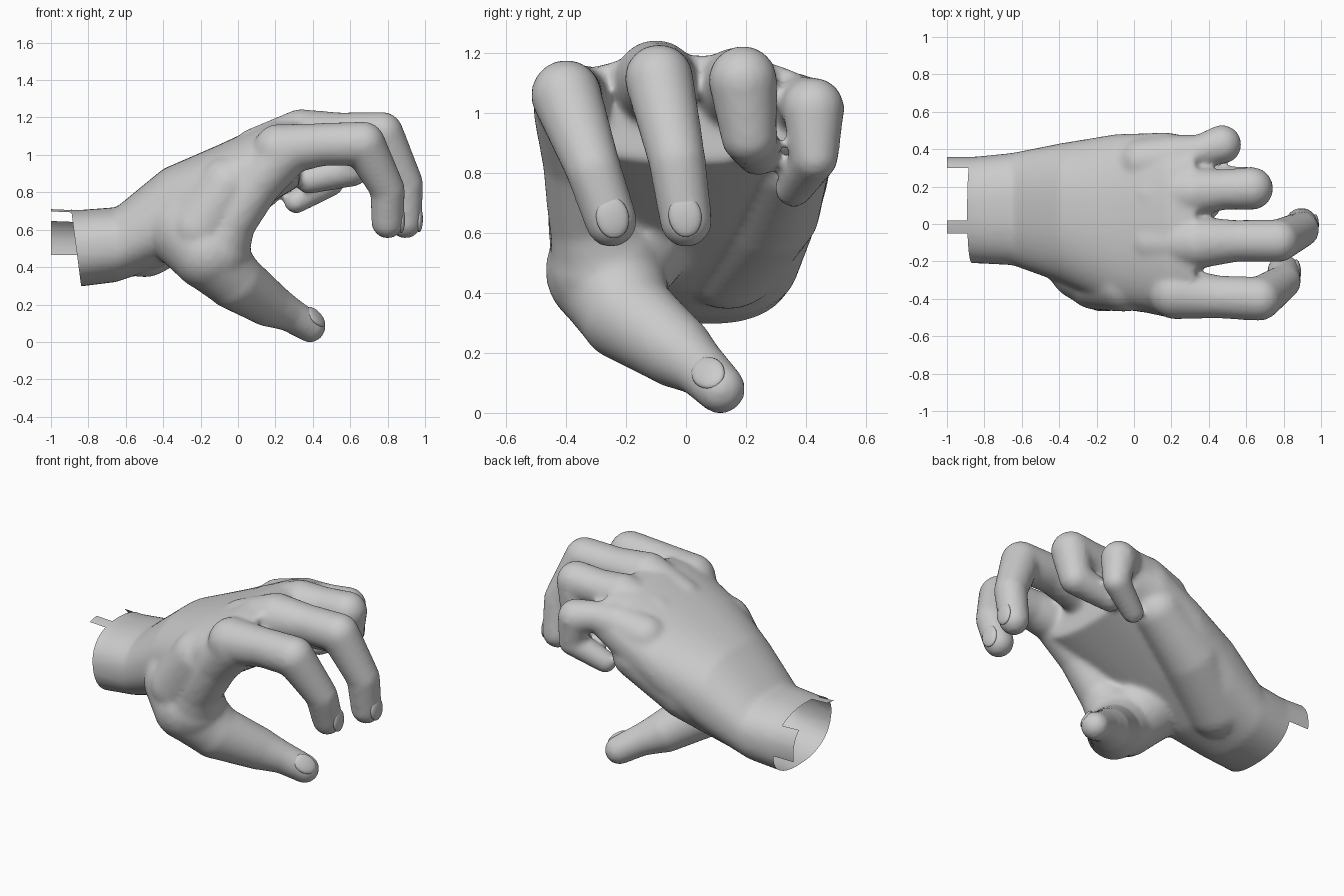
import bpy, bmesh, math
from mathutils import Vector, Matrix

cube = bpy.data.objects.get("Cube")
if cube:
    bpy.data.objects.remove(cube, do_unlink=True)

skin = bpy.data.materials.new("pale grey skin")
skin.use_nodes = True
GREY = (0.6, 0.6, 0.6, 1)
skin.diffuse_color = GREY
skin.node_tree.nodes["Principled BSDF"].inputs["Base Color"].default_value = GREY


def add_object(name, bm):
    mesh = bpy.data.meshes.new(name)
    bm.to_mesh(mesh)
    bm.free()
    obj = bpy.data.objects.new(name, mesh)
    bpy.context.collection.objects.link(obj)
    mesh.materials.append(skin)
    for poly in mesh.polygons:
        poly.use_smooth = True
    return obj


def limb(bm, joints):
    """Chain of balls joined by tapered segments; joints are (x, y, z, radius)."""
    for x, y, z, r in joints:
        bmesh.ops.create_uvsphere(bm, u_segments=24, v_segments=14, radius=r,
                                  matrix=Matrix.Translation((x, y, z)))
    for a, b in zip(joints, joints[1:]):
        p, q = Vector(a[:3]), Vector(b[:3])
        turn = (q - p).to_track_quat('Z', 'Y').to_matrix().to_4x4()
        bmesh.ops.create_cone(bm, cap_ends=True, segments=24, radius1=a[3], radius2=b[3],
                              depth=(q - p).length,
                              matrix=Matrix.Translation((p + q) / 2) @ turn)


def loft(bm, sections, n=40):
    """Rounded sections along x; each is (x, y centre, y radius, z centre, z radius)."""
    def soft(v):
        return math.copysign(abs(v) ** 0.86, v)
    rings = []
    for x, yc, ry, zc, rz in sections:
        angles = [math.tau * i / n for i in range(n)]
        rings.append([bm.verts.new((x, yc + ry * soft(math.cos(a)), zc + rz * soft(math.sin(a))))
                      for a in angles])
    for lower, upper in zip(rings, rings[1:]):
        for i in range(n):
            j = (i + 1) % n
            bm.faces.new((lower[i], lower[j], upper[j], upper[i]))
    bm.faces.new(rings[0][::-1])
    bm.faces.new(rings[-1])


bm = bmesh.new()
# Wrist and palm
loft(bm, [(-1.06, .075, .285, .52, .21), (-.85, .075, .285, .515, .205),
          (-.65, .08, .30, .535, .20), (-.4, .06, .37, .68, .26),
          (-.1, .02, .46, .83, .24), (.18, .01, .48, .98, .22),
          (.33, .01, .45, 1.03, .18)])
# Index, middle, ring and little fingers
limb(bm, [(.22, -.37, 1.04, .14), (.45, -.39, 1.07, .115), (.67, -.40, 1.075, .118),
          (.80, -.31, .83, .093), (.80, -.25, .655, .088)])
limb(bm, [(.1, -.1, 1.03, .13), (.34, -.1, 1.12, .14), (.55, -.09, 1.13, .112),
          (.77, -.09, 1.13, .115), (.895, -.03, .86, .096), (.895, 0, .655, .088)])
limb(bm, [(.1, .15, 1.02, .13), (.32, .17, 1.1, .135), (.48, .185, 1.12, .108),
          (.63, .19, 1.125, .115), (.61, .21, .94, .095), (.38, .24, .88, .075)])
limb(bm, [(.05, .33, .98, .13), (.22, .36, 1.03, .12), (.36, .39, 1.05, .09),
          (.47, .425, 1.03, .105), (.49, .43, .87, .08), (.31, .36, .765, .065)])
# Thumb with its fleshy base
limb(bm, [(-.25, -.2, .6, .22), (-.16, -.27, .49, .2), (-.02, -.2, .345, .16),
          (.16, -.03, .22, .125), (.28, .05, .16, .093), (.385, .115, .095, .084)])
# Web between thumb and index finger
limb(bm, [(-.12, -.27, .5, .19), (-.03, -.33, .66, .13), (.1, -.35, .86, .13),
          (.24, -.37, 1.02, .14)])
limb(bm, [(-.2, -.28, .62, .18), (-.05, -.31, .85, .16)])
# Heel of the palm on the little finger side
limb(bm, [(-.5, .14, .55, .19), (-.2, .27, .7, .18), (.1, .34, .86, .145)])
raw = add_object("hand_form", bm)

# Fuse the overlapping masses into one smooth skin
remesh = raw.modifiers.new("fuse", 'REMESH')
remesh.mode = 'VOXEL'
remesh.voxel_size = 0.016
smooth = raw.modifiers.new("soften", 'SMOOTH')
smooth.factor = 0.5
smooth.iterations = 9
graph = bpy.context.evaluated_depsgraph_get()
bm = bmesh.new()
bm.from_mesh(raw.evaluated_get(graph).to_mesh())
bpy.data.objects.remove(raw, do_unlink=True)


def cut(co, normal, clear=False):
    bmesh.ops.bisect_plane(bm, geom=bm.verts[:] + bm.edges[:] + bm.faces[:], dist=1e-5,
                           plane_co=co, plane_no=normal, clear_outer=clear)


# Open wrist: slanted rim with two tabs left standing
rim, slant = Vector((-.865, 0, .515)), Vector((-1, 0, -.13))
cut((-1, 0, 0), (-1, 0, 0), True)
cut(rim, slant)
for co, normal in (((0, -.05, 0), (0, 1, 0)), ((0, .02, 0), (0, 1, 0)),
                   ((0, .3, 0), (0, 1, 0)), ((0, 0, .48), (0, 0, 1))):
    cut(co, normal)


def is_waste(face):
    c = face.calc_center_median()
    top_tab = -.05 < c.y < .02 and c.z > .6
    side_tab = c.y > .3 and c.z > .48
    return (c - rim).dot(slant) > 0 and not (top_tab or side_tab)


bmesh.ops.delete(bm, geom=[f for f in bm.faces if is_waste(f)], context='FACES')
# Rest the thumb tip on the ground
lowest = min(v.co.z for v in bm.verts)
bmesh.ops.translate(bm, verts=bm.verts[:], vec=(0, 0, -lowest))
hand = add_object("hand", bm)


# Nails sunk into the fingertips
def nail(name, co, facing, along):
    n = Vector(facing).normalized()
    a = Vector(along)
    a = (a - n * a.dot(n)).normalized()
    basis = Matrix((n, a.cross(n), a)).transposed().to_4x4()
    hit, surface, _, _ = hand.closest_point_on_mesh(Vector(co) + n * 0.2)
    nb = bmesh.new()
    bmesh.ops.create_uvsphere(nb, u_segments=20, v_segments=12, radius=1)
    bmesh.ops.transform(nb, verts=nb.verts[:], matrix=Matrix.Translation(surface - n * .012)
                        @ basis @ Matrix.Diagonal((.02, .055, .07, 1)))
    add_object(name, nb)


nail("index_nail", (.80, -.25, .65), (1, .1, 0), (0, .2, -1))
nail("middle_nail", (.895, 0, .65), (1, 0, 0), (0, .15, -1))
nail("thumb_nail", (.37, .1, .11), (.7, -.4, .5), (.6, .5, -.5))
